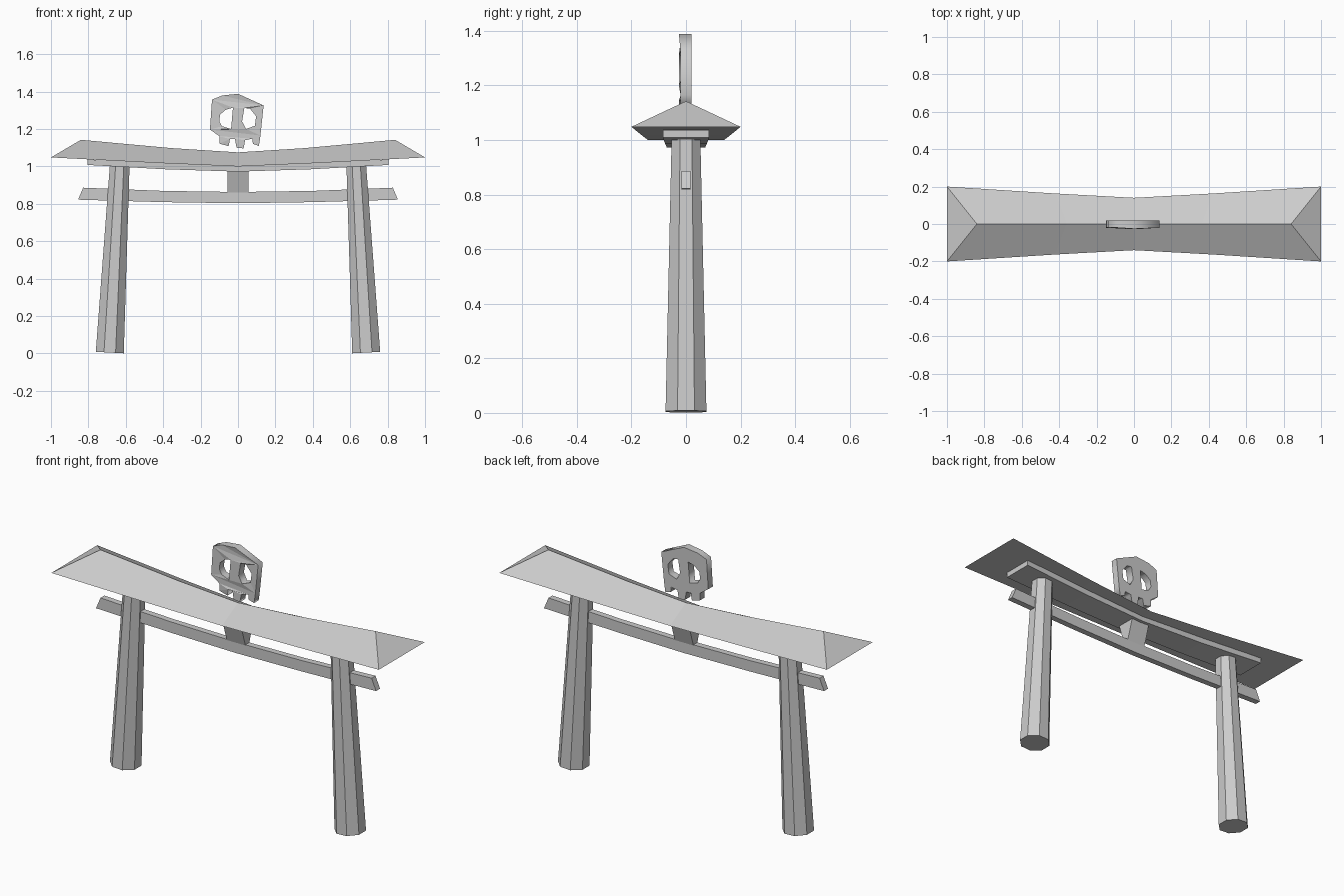
import bpy, bmesh, math
from mathutils import Matrix, Vector

if "Cube" in bpy.data.objects:
    bpy.data.objects.remove(bpy.data.objects["Cube"])


def add_mesh(name, bm):
    bmesh.ops.recalc_face_normals(bm, faces=bm.faces[:])
    me = bpy.data.meshes.new(name)
    bm.to_mesh(me)
    bm.free()
    ob = bpy.data.objects.new(name, me)
    bpy.context.collection.objects.link(ob)
    return ob


def loft(name, rings):
    """Skin a list of equal-length point rings and cap both ends."""
    bm = bmesh.new()
    loops = [[bm.verts.new(p) for p in ring] for ring in rings]
    n = len(loops[0])
    for a, b in zip(loops, loops[1:]):
        for i in range(n):
            j = (i + 1) % n
            bm.faces.new((a[i], a[j], b[j], b[i]))
    bm.faces.new(loops[0])
    bm.faces.new(loops[-1])
    return add_mesh(name, bm)


def mirrored(rings):
    """Extend rings running from the centre to +x across to -x."""
    left = [[(-x, y, z) for x, y, z in r] for r in reversed(rings[1:])]
    return left + rings


def box_ring(xb, xt, hw, zb, zt):
    return [(xb, -hw, zb), (xb, hw, zb), (xt, hw, zt), (xt, -hw, zt)]


# Curved hipped roof: eave x, eave half depth, eave z, ridge x, ridge z
roof = [(0, .14, 1.0, 0, 1.075), (.42, .163, 1.018, .36, 1.098), (1, .2, 1.048, .84, 1.142)]
loft("roof", mirrored([[(x, -w, z), (rx, 0, rz), (x, w, z)] for x, w, z, rx, rz in roof]))

# Beam under the roof
loft("upper_beam", mirrored([box_ring(0, 0, .07, .972, 1.003),
                             box_ring(.4, .4, .076, .985, 1.02),
                             box_ring(.805, .805, .085, 1.008, 1.037)]))

# Tie beam with slanted ends
loft("tie_beam", mirrored([box_ring(0, 0, .017, .803, .863),
                           box_ring(.4, .4, .017, .809, .869),
                           box_ring(.855, .828, .017, .822, .886)]))

# Central strut, deeper at the top
loft("centre_strut", [[(-.057, -w, z), (.057, -w, z), (.057, w, z), (-.057, w, z)]
                      for w, z in ((.017, .86), (.055, .98))])

# Leaning eight-sided pillars
for side, label in ((-1, "left"), (1, "right")):
    bm = bmesh.new()
    m = (Matrix.Translation((side * .659, 0, .504))
         @ Matrix.Rotation(-side * .053, 4, 'Y')
         @ Matrix.Rotation(math.radians(22.5), 4, 'Z'))
    bmesh.ops.create_cone(bm, cap_ends=True, segments=8, radius1=.081,
                          radius2=.057, depth=1.0, matrix=m)
    add_mesh(label + "_pillar", bm)

# Skull emblem: outline with two eye holes, extruded
outline = [(-.139, 1.357), (-.085, 1.379), (0, 1.388), (.137, 1.326), (.12, 1.165),
           (.112, 1.11), (.08, 1.12), (.076, 1.148), (.038, 1.14), (.03, 1.096),
           (-.008, 1.1), (-.016, 1.146), (-.043, 1.146), (-.05, 1.108), (-.1, 1.122),
           (-.1, 1.162), (-.15, 1.197)]
left_eye = [(-.096, 1.277), (-.065, 1.303), (-.027, 1.314), (-.037, 1.2),
            (-.086, 1.215), (-.1, 1.24)]
right_eye = [(.034, 1.312), (.064, 1.309), (.097, 1.268), (.09, 1.217),
             (.043, 1.2), (.022, 1.24)]
cu = bpy.data.curves.new("skull_outline", 'CURVE')
cu.dimensions = '2D'
cu.fill_mode = 'BOTH'
cu.extrude = .02
for pts in (outline, left_eye, right_eye):
    sp = cu.splines.new('POLY')
    sp.points.add(len(pts) - 1)
    for p, (x, z) in zip(sp.points, pts):
        p.co = (x, z, 0, 1)
    sp.use_cyclic_u = True
tmp = bpy.data.objects.new("skull_outline", cu)
bpy.context.collection.objects.link(tmp)
bm = bmesh.new()
flat = bpy.data.meshes.new_from_object(tmp.evaluated_get(bpy.context.evaluated_depsgraph_get()))
bm.from_mesh(flat)
bpy.data.objects.remove(tmp)
bmesh.ops.remove_doubles(bm, verts=bm.verts[:], dist=.0005)
bmesh.ops.rotate(bm, verts=bm.verts[:], cent=(0, 0, 0), matrix=Matrix.Rotation(math.pi / 2, 3, 'X'))
# Slight bulge on the front around the nose
for v in bm.verts:
    if v.co.y < 0 and abs(v.co.x) < .05:
        v.co.y -= .006
add_mesh("skull_emblem", bm)
